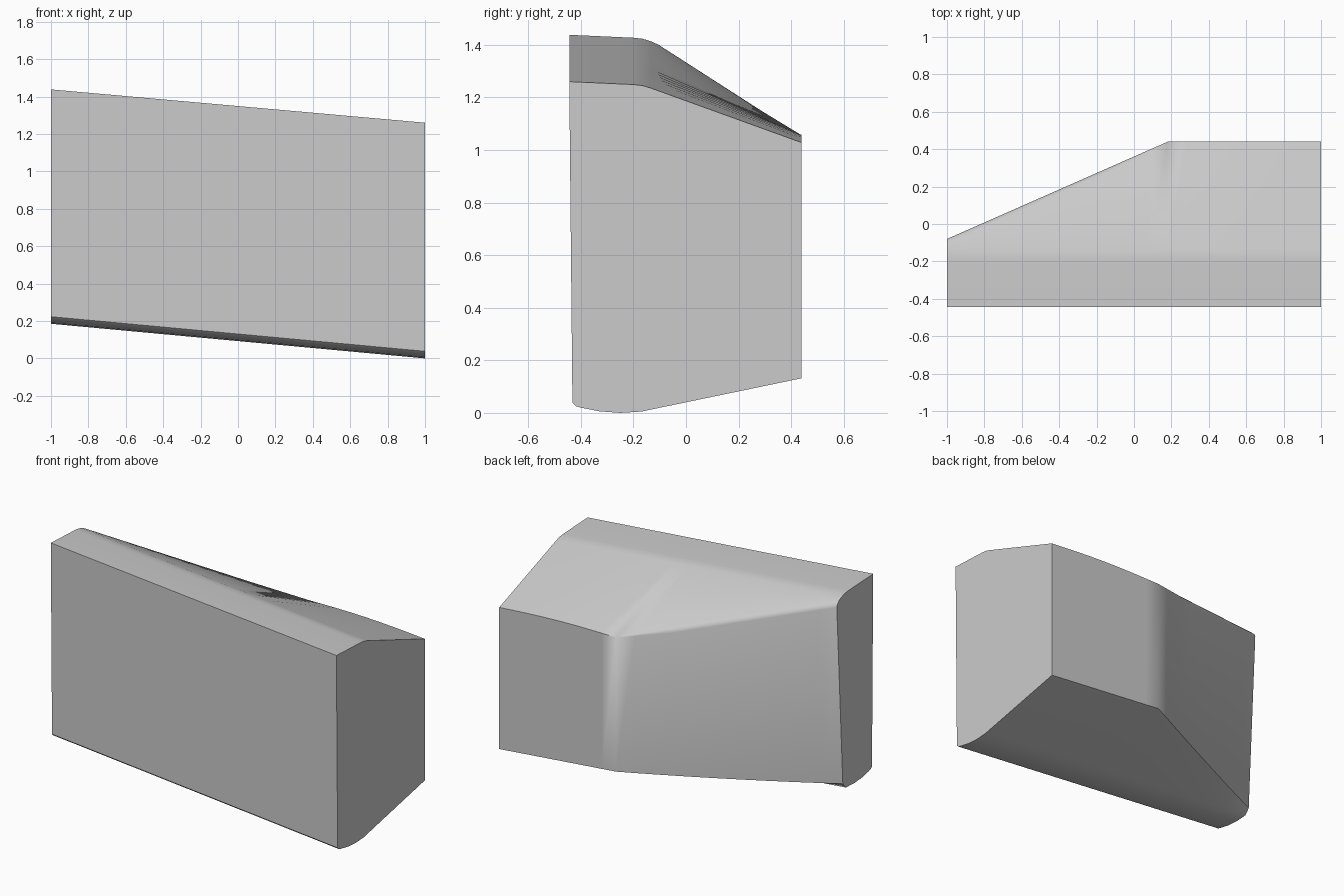
import bpy, bmesh, math

cube = bpy.data.objects.get("Cube")
if cube:
    bpy.data.objects.remove(cube, do_unlink=True)

CORNER = 0.18   # where the rear wall turns into the diagonal wall
REAR = 0.44


def lerp(a, b, t):
    return a + (b - a) * t


def section(x):
    """Closed side profile (y, z) of the block at a given x."""
    t = min(1, (x + 1) / (CORNER + 1))             # along the diagonal wall
    u = max(0, (x - CORNER) / (1 - CORNER))        # along the rear wall
    top = 1.349 - 0.089 * x
    base = 0.0925 - 0.0925 * x
    rear_top, rear_low = lerp(-0.08, REAR, t), lerp(-0.14, REAR, t)
    r = 0.025 * min(1, 4 * (1 - t))                # soft upper rim of diagonal
    ridge = top - 0.022
    slope = lerp(0.44, 0.362, u)
    wall_top = ridge - slope * (rear_top + 0.14) + 0.012 * math.sin(math.pi * u)
    wall_low = base + 0.012 + 0.21 * (rear_low + 0.13)
    wall_low += 0.03 * (1 - t) ** 2
    return [
        (-0.444, top), (-0.2, top - 0.011), (-0.165, top - 0.015),
        (-0.135, ridge - 0.002),
        (rear_top - r, wall_top + slope * r),
        (rear_top - 0.3 * r, wall_top - 0.2 * r),
        (rear_top, wall_top - r),
        (rear_low, wall_low),
        (-0.17, base + 0.005), (-0.25, base), (-0.33, base + 0.006),
        (-0.4, base + 0.02), (-0.42, base + 0.026), (-0.432, base + 0.038),
    ]


def loft(name, stations, material):
    """Skin the profiles into one closed solid with flat end caps."""
    bm = bmesh.new()
    rings = [[bm.verts.new((x, y, z)) for y, z in section(x)] for x in stations]
    for a, b in zip(rings, rings[1:]):
        for i in range(len(a)):
            j = (i + 1) % len(a)
            bm.faces.new((a[i], a[j], b[j], b[i]))
    bm.faces.new(rings[0])
    bm.faces.new(rings[-1])
    bmesh.ops.remove_doubles(bm, verts=bm.verts, dist=0.0005)
    bmesh.ops.recalc_face_normals(bm, faces=bm.faces)
    mesh = bpy.data.meshes.new(name)
    bm.to_mesh(mesh)
    bm.free()
    mesh.materials.append(material)
    obj = bpy.data.objects.new(name, mesh)
    bpy.context.collection.objects.link(obj)
    return obj


# Plain grey finish
grey = bpy.data.materials.new("light_grey")
grey.use_nodes = True
color = (0.6, 0.6, 0.6, 1)
grey.diffuse_color = color
grey.node_tree.nodes["Principled BSDF"].inputs["Base Color"].default_value = color

# Wedge-shaped block with a sloped roof and diagonal rear wall
diagonal = [lerp(-1, CORNER, i / 12) for i in range(13)]
rear = [lerp(CORNER, 1, i / 8) for i in range(1, 9)]
block = loft("tapered_block", diagonal + rear, grey)

bpy.ops.object.select_all(action="DESELECT")
block.select_set(True)
bpy.context.view_layer.objects.active = block
bpy.ops.object.shade_smooth_by_angle(angle=math.radians(35))
